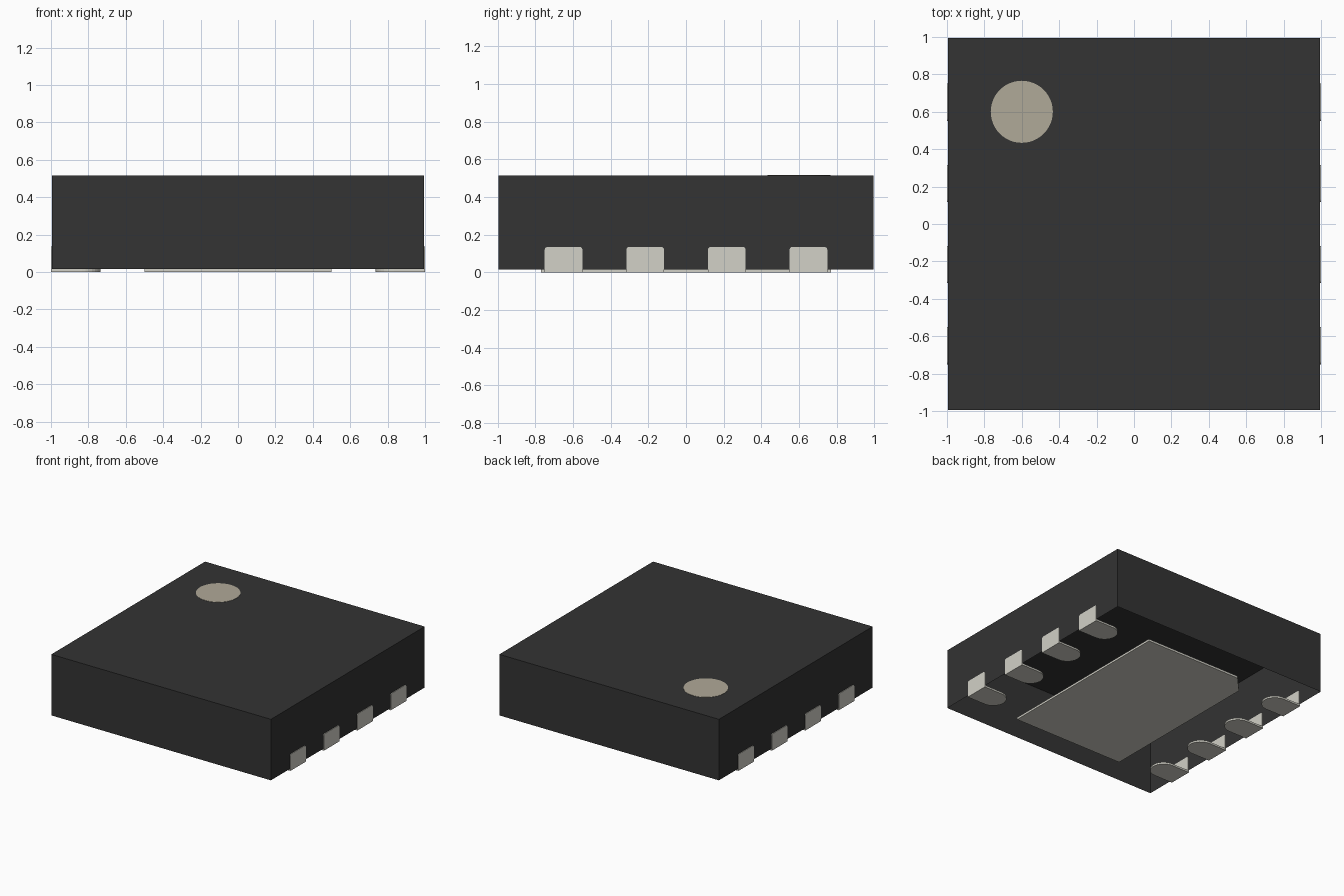
import bpy, bmesh, math
from mathutils import Vector

cube = bpy.data.objects.get("Cube")
if cube:
    bpy.data.objects.remove(cube, do_unlink=True)


def material(name, rgb):
    m = bpy.data.materials.new(name)
    m.diffuse_color = (*rgb, 1)
    m.use_nodes = True
    bsdf = m.node_tree.nodes["Principled BSDF"]
    bsdf.inputs["Base Color"].default_value = (*rgb, 1)
    bsdf.inputs["Roughness"].default_value = 0.6
    return m


BLACK = material("black_plastic", (0.0331, 0.0331, 0.0331))
METAL = material("pale_metal", (0.645, 0.638, 0.572))
BEIGE = material("beige_marking", (0.435, 0.398, 0.316))


def extrude(bm, outline, direction):
    """Add a prism from a flat outline swept along a direction."""
    face = bm.faces.new([bm.verts.new(p) for p in outline])
    new = bmesh.ops.extrude_face_region(bm, geom=[face], use_keep_orig=True)
    moved = [v for v in new["geom"] if isinstance(v, bmesh.types.BMVert)]
    bmesh.ops.translate(bm, verts=moved, vec=Vector(direction))


def finish(bm, name, mat):
    bmesh.ops.recalc_face_normals(bm, faces=bm.faces)
    mesh = bpy.data.meshes.new(name)
    bm.to_mesh(mesh)
    bm.free()
    mesh.materials.append(mat)
    obj = bpy.data.objects.new(name, mesh)
    bpy.context.collection.objects.link(obj)
    return obj


def arc(cx, cy, r, start, end, steps):
    angles = [math.radians(start + (end - start) * i / steps) for i in range(steps + 1)]
    return [(cx + r * math.cos(a), cy + r * math.sin(a)) for a in angles]


BASE, TOP, HALF = 0.015, 0.515, 0.995

# Package body: a shell open underneath
bm = bmesh.new()
bmesh.ops.create_cube(bm, size=1)
bmesh.ops.scale(bm, verts=bm.verts, vec=(2 * HALF, 2 * HALF, TOP - BASE))
bmesh.ops.translate(bm, verts=bm.verts, vec=(0, 0, (TOP + BASE) / 2))
bm.normal_update()
bmesh.ops.delete(bm, geom=[f for f in bm.faces if f.normal.z < -0.5], context="FACES")
# Normals stay outward because the cube is already consistent
finish(bm, "package_body", BLACK)

# Round marking on the top, over the first contact
bm = bmesh.new()
extrude(bm, [(x, y, TOP - 0.001) for x, y in arc(-0.6, 0.6, 0.166, 0, 352.5, 47)], (0, 0, 0.003))
finish(bm, "corner_marking", BEIGE)

# Central pad with one cut corner beside the marking
bm = bmesh.new()
outline = [(0.5, 0.77), (0.5, -0.77), (-0.5, -0.77), (-0.5, 0.63), (-0.37, 0.77)]
extrude(bm, [(x, y, 0) for x, y in outline], (0, 0, BASE + 0.002))
finish(bm, "central_pad", METAL)

# Contacts: a round-ended foot and an upright plate on each side wall
W, R = 0.1, 0.015
for side, label in ((1, "left"), (-1, "right")):
    for i in range(4):
        y = 0.65 - i * 1.3 / 3
        bm = bmesh.new()
        foot = [(0.99, y - W), (0.99, y + W)] + arc(0.835, y, W, 90, 270, 16)
        extrude(bm, [(side * px, py, 0) for px, py in foot], (0, 0, BASE))
        plate = [(y - W, 0), (y + W, 0)]
        plate += arc(y + W - R, 0.135 - R, R, 0, 90, 4)
        plate += arc(y - W + R, 0.135 - R, R, 90, 180, 4)
        extrude(bm, [(side * 0.99, py, pz) for py, pz in plate], (side * 0.01, 0, 0))
        finish(bm, f"{label}_contact_{i + 1}", METAL)
